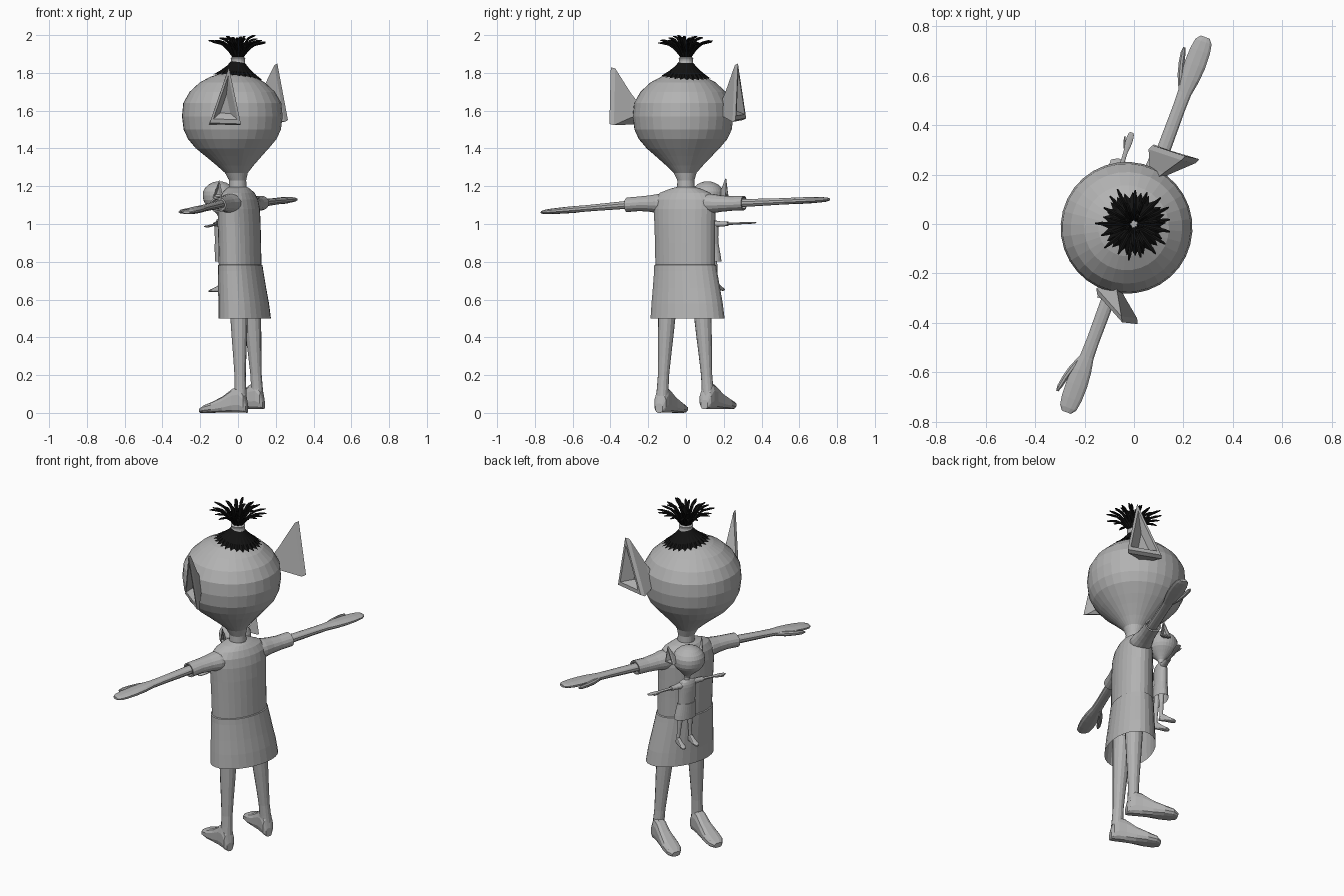
import bpy, bmesh, math, random
from mathutils import Vector, Matrix

if "Cube" in bpy.data.objects:
    bpy.data.objects.remove(bpy.data.objects["Cube"])

random.seed(4)
# Built facing +y with arms along x, then turned about z to the final heading
TURN = Matrix.Rotation(math.radians(69.7), 4, 'Z')


def material(name, value):
    m = bpy.data.materials.new(name)
    m.diffuse_color = (value, value, value, 1)
    m.use_nodes = True
    m.node_tree.nodes["Principled BSDF"].inputs["Base Color"].default_value = m.diffuse_color
    return m


GREY = material("plain_grey", 0.45)
BLACK = material("hair_black", 0.006)


def loft(name, rings, mat=GREY, caps=(True, True)):
    """Skin a list of equal-length point rings."""
    bm = bmesh.new()
    vr = [[bm.verts.new(p) for p in r] for r in rings]
    n = len(vr[0])
    for a, b in zip(vr, vr[1:]):
        for i in range(n):
            j = (i + 1) % n
            bm.faces.new((a[i], a[j], b[j], b[i]))
    if caps[0]:
        bm.faces.new(vr[0][::-1])
    if caps[1]:
        bm.faces.new(vr[-1])
    bmesh.ops.recalc_face_normals(bm, faces=bm.faces)
    me = bpy.data.meshes.new(name)
    bm.to_mesh(me)
    bm.free()
    me.materials.append(mat)
    ob = bpy.data.objects.new(name, me)
    bpy.context.collection.objects.link(ob)
    ob.matrix_world = TURN
    return ob


def oval(c, a, b, n=16, power=1.0):
    """Ring around c spanned by half-axis vectors a and b; power < 1 is boxier."""
    c, a, b = Vector(c), Vector(a), Vector(b)
    pts = []
    for i in range(n):
        t = 2 * math.pi * (i + 0.5) / n
        co, si = math.cos(t), math.sin(t)
        pts.append(c + a * math.copysign(abs(co) ** power, co)
                   + b * math.copysign(abs(si) ** power, si))
    return pts


def flat_ring(x, y, z, rx, ry, n=24):
    return oval((x, y, z), (rx, 0, 0), (0, ry, 0), n)


def smoothed(keys, steps):
    """Catmull-Rom interpolation of tuples, for rounder profiles."""
    k = [Vector(v) for v in keys]
    out = []
    for i in range(len(k) - 1):
        p0, p1, p2, p3 = k[max(i - 1, 0)], k[i], k[i + 1], k[min(i + 2, len(k) - 1)]
        for s in range(steps):
            t = s / steps
            out.append(0.5 * (2 * p1 + (p2 - p0) * t + (2 * p0 - 5 * p1 + 4 * p2 - p3) * t * t
                              + (3 * p1 - p0 - 3 * p2 + p3) * t ** 3))
    return out + [k[-1]]


body = []

# Head and neck: pear-shaped, slightly forward of the neck
profile = [(1.17, .048), (1.23, .045), (1.27, .06), (1.31, .098), (1.36, .15), (1.40, .193),
           (1.45, .235), (1.50, .258), (1.57, .267), (1.64, .26), (1.70, .226), (1.75, .172),
           (1.78, .115), (1.797, .06), (1.803, .01)]
rings = []
for z, r in profile:
    k = min(1, max(0, (z - 1.22) / 0.18))
    rings.append(flat_ring(-.025 * k, .023 * k, z, r, r, 32))
body.append(loft("head", rings))


# Ears: cups flaring from a small root to a hollow triangular rim
def ear(name, root, corners):
    root = Vector(root)
    outer = [Vector(p) for p in corners]
    mid = sum(outer, Vector()) / 3
    small = [root + (p - mid) * 0.3 for p in outer]
    neck = [p.lerp(q, .2) for p, q in zip(small, outer)]
    back = [p + (root - mid).normalized() * .025 for p in outer]
    rim = [p.lerp(mid, .22) for p in outer]
    deep = [p.lerp(mid, .45).lerp(root, .4) for p in outer]
    return loft(name, [small, neck, back, outer, rim, deep])


body.append(ear("left_ear", (.215, -.02, 1.6),
                [(.325, .04, 1.56), (.338, -.157, 1.55), (.33, -.10, 1.85)]))
body.append(ear("right_ear", (-.265, -.02, 1.6),
                [(-.318, .042, 1.535), (-.375, -.155, 1.53), (-.39, -.093, 1.83)]))

# Tunic: z, x, y, half width, half depth, with a seam step at the waist
tunic = [(.50, .02, -.03, .205, .128), (.58, .016, -.026, .197, .123), (.66, .010, -.02, .186, .117),
         (.75, .003, -.014, .174, .111), (.782, 0, -.012, .171, .109), (.785, 0, -.012, .165, .104),
         (.90, -.002, -.010, .166, .104), (1.0, -.004, -.008, .168, .104), (1.08, -.005, -.007, .172, .10),
         (1.13, -.005, -.006, .168, .09), (1.165, -.004, -.004, .14, .075), (1.185, -.002, 0, .09, .062),
         (1.195, 0, 0, .052, .05)]
body.append(loft("tunic", [flat_ring(x, y, z, a, b, 28) for z, x, y, a, b in tunic], caps=(False, True)))

for s, side, tilt in ((1, "left", .022), (-1, "right", -.045)):
    def arm_z(u):
        return 1.108 + tilt * max(0, u - .25) / .55

    # Sleeve with an open, turned-in cuff
    sleeve = [(.09, .06, .055), (.15, .06, .052), (.20, .05, .044), (.26, .045, .039),
              (.33, .046, .039), (.33, .038, .031), (.30, .034, .028)]
    body.append(loft(side + "_sleeve", [oval((s * u, -.008, arm_z(u)), (0, a, 0), (0, 0, b), 16)
                                        for u, a, b in sleeve]))
    # Arm running into a flat mitten hand
    arm = [(.27, .029, .022), (.40, .028, .020), (.50, .027, .018), (.57, .029, .017), (.63, .040, .018),
           (.69, .045, .017), (.75, .043, .015), (.79, .036, .012), (.81, .020, .007)]
    body.append(loft(side + "_arm", [oval((s * u, -.008, arm_z(u)), (0, a, 0), (0, 0, b), 12, .85)
                                     for u, a, b in arm]))
    thumb = [(.58, .012, .012), (.63, .032, .014), (.68, .046, .013), (.72, .054, .011), (.742, .057, .005)]
    body.append(loft(side + "_thumb", [oval((s * u, y, arm_z(u) - .004), (0, r, 0), (0, 0, r), 8)
                                       for u, y, r in thumb]))

# Legs and feet: hip, ankle and toe positions differ a little per side
for side, hip, ankle, toe, lift in (("left", .10, .145, .187, .02), ("right", -.088, -.113, -.088, 0)):
    leg = [(.62, .052), (.50, .046), (.40, .041), (.30, .035), (.20, .030), (.14, .031), (.09, .033)]
    rings = []
    for z, r in leg:
        t = (.62 - z) / .53
        rings.append(flat_ring(hip + (ankle - hip) * t, -.036 - .02 * t, z, r, r, 14))
    body.append(loft(side + "_leg", rings))
    foot = [(-.094, .02, .05), (-.082, .033, .10), (-.055, .037, .14), (-.015, .037, .13), (.04, .042, .09),
            (.10, .050, .06), (.15, .047, .042), (.178, .026, .026)]
    rings = []
    for y, w, h in foot:
        x = ankle + (toe - ankle) * (y + .055) / .23
        rings.append(oval((x, y, lift + h / 2), (w, 0, 0), (0, 0, h / 2), 12, .7))
    body.append(loft(side + "_foot", rings))

# Small doll pinned on the chest: a reduced copy of the whole figure
place = (Matrix.Translation((-.09, .12, .64)) @ Matrix.Rotation(math.radians(3), 4, 'Z')
         @ TURN @ Matrix.Scale(.325, 4))
for ob in body:
    twin = bpy.data.objects.new("doll_" + ob.name, ob.data)
    bpy.context.collection.objects.link(twin)
    twin.matrix_world = place

# Scalp hair: black cap with a jagged hem following the crown
cap = []
for z, r, jag in ((1.772, .118, .012), (1.795, .09, .003), (1.822, .06, 0), (1.852, .034, 0)):
    ring = []
    for i in range(48):
        a = 2 * math.pi * i / 48
        rr = r + (jag if i % 2 else -jag)
        x, y = rr * math.cos(a), rr * math.sin(a)
        ring.append((x, y, z + .008 + .09 * (y - x) - (.25 * (rr - r))))
    cap.append(ring)
loft("scalp_hair", cap, BLACK)

# Hair tie
loft("hair_tie", [flat_ring(0, 0, z, r, r, 20) for z, r in
                  ((1.846, .030), (1.852, .039), (1.866, .036), (1.879, .039), (1.885, .030))])

# Hair tuft: strands fanning out above the tie
for count, reach, top in ((17, .155, 1.968), (11, .10, 1.992), (5, .045, 1.992)):
    for i in range(count):
        a = 2 * math.pi * (i + random.uniform(-.2, .2)) / count
        out = Vector((math.cos(a), math.sin(a), 0))
        side = Vector((-math.sin(a), math.cos(a), 0))
        r1 = reach * random.uniform(.88, 1.04)
        z1 = top + random.uniform(-.012, .006)
        path = [(.015, 1.87), (.015 + r1 * .22, 1.87 + (z1 - 1.87) * .5),
                (r1 * .62, 1.87 + (z1 - 1.87) * .9), (r1, z1)]
        pts = smoothed(path, 2)
        rings = []
        for k, p in enumerate(pts):
            q, o = pts[min(k + 1, len(pts) - 1)], pts[max(k - 1, 0)]
            d = (q - o).normalized()
            normal = out * -d[1] + Vector((0, 0, d[0]))
            w = .0035 if k == len(pts) - 1 else .0085
            rings.append(oval(out * p[0] + Vector((0, 0, p[1])), side * w, normal * w * .7, 6))
        loft("hair_strand", rings, BLACK)
